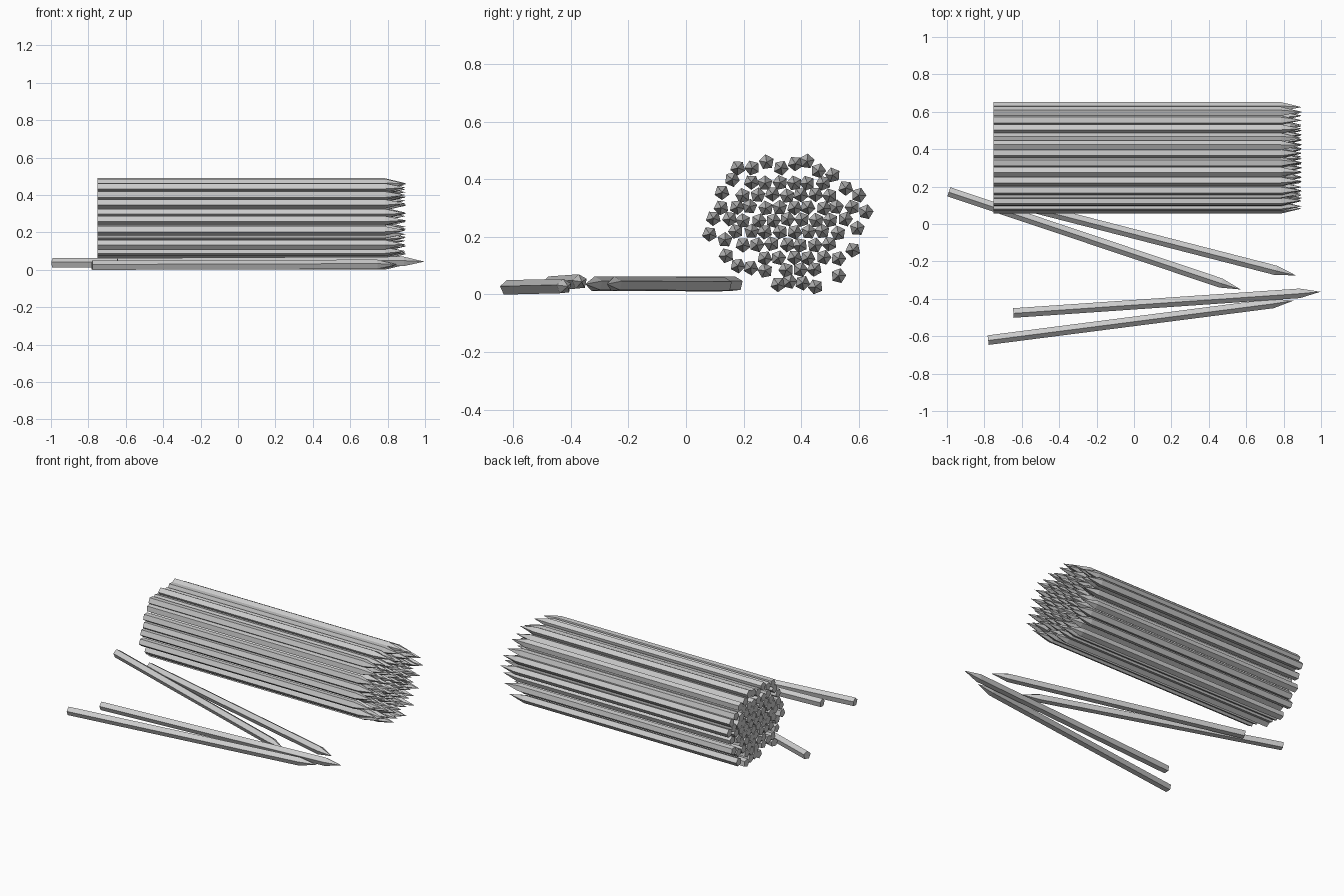
import bpy
import bmesh
import math
import random
from mathutils import Vector

random.seed(4)
cube = bpy.data.objects.get("Cube")
if cube:
    bpy.data.objects.remove(cube, do_unlink=True)

SIDES = 5
RADIUS = 0.027
BODY = 1.535
LENGTH = 1.646
SPACING = 0.05

# Plain grey paint
grey = bpy.data.materials.new("plain_grey")
grey.use_nodes = True
colour = (0.6, 0.6, 0.6, 1)
grey.diffuse_color = colour
grey.node_tree.nodes["Principled BSDF"].inputs["Base Color"].default_value = colour


def pencil_mesh():
    """Five-sided shaft along +x, butt at the origin, sharpened to a point."""
    bm = bmesh.new()
    rings = []
    for x in (0, BODY):
        ring = []
        for i in range(SIDES):
            a = math.tau * i / SIDES
            ring.append(bm.verts.new((x, RADIUS * math.sin(a), RADIUS * math.cos(a))))
        rings.append(ring)
    butt, shoulder = rings
    point = bm.verts.new((LENGTH, 0, 0))
    bm.faces.new(butt)
    for i in range(SIDES):
        j = (i + 1) % SIDES
        bm.faces.new((butt[i], butt[j], shoulder[j], shoulder[i]))
        bm.faces.new((shoulder[i], shoulder[j], point))
    bmesh.ops.recalc_face_normals(bm, faces=bm.faces)
    mesh = bpy.data.meshes.new("pencil")
    bm.to_mesh(mesh)
    bm.free()
    mesh.materials.append(grey)
    return mesh


MESH = pencil_mesh()


def add_pencil(name, butt, roll, pitch=0.0, yaw=0.0):
    obj = bpy.data.objects.new(name, MESH)
    obj.location = butt
    obj.rotation_euler = (roll, pitch, yaw)
    bpy.context.collection.objects.link(obj)


def inside(p, outline):
    """Even-odd test of a point against the closed outline."""
    hit = False
    for a, b in zip(outline, outline[1:] + outline[:1]):
        if (a.y > p.y) != (b.y > p.y):
            if p.x < a.x + (p.y - a.y) * (b.x - a.x) / (b.y - a.y):
                hit = not hit
    return hit


# Bundle: outer pencils (y, z), walking round the end
outer = [Vector(p) for p in (
    (.18, .44), (.23, .44), (.28, .46), (.33, .44), (.38, .455), (.42, .463),
    (.46, .43), (.51, .415), (.555, .37), (.6, .345), (.625, .287), (.595, .23),
    (.58, .155), (.53, .125), (.53, .065), (.45, .027), (.405, .04), (.36, .045),
    (.32, .035), (.275, .083), (.225, .093), (.18, .1), (.14, .135), (.135, .19),
    (.082, .21), (.095, .265), (.125, .355), (.16, .4))]

# Inner pencils: a loose triangular packing inside the outer ring
inner = []
for row in range(12):
    for col in range(14):
        p = Vector((col + row % 2 / 2, row * math.sqrt(3) / 2)) * SPACING
        p += Vector((random.uniform(-1, 1), random.uniform(-1, 1))) * 0.004
        if inside(p, outer) and min((p - q).length for q in outer) > 0.041:
            inner.append(p)

for p in outer + inner:
    add_pencil("bundle_pencil", (-0.75, p.x, p.y), random.uniform(0, math.tau))

# Loose pencils on the ground: butt and point
loose = {
    "loose_pencil_far_left": ((-0.99, 0.173, 0.036), (0.57, -0.35, 0.036)),
    "loose_pencil_far_right": ((-0.728, 0.135, 0.034), (0.863, -0.274, 0.036)),
    "loose_pencil_near_right": ((-0.645, -0.475, 0.036), (1.0, -0.362, 0.044)),
    "loose_pencil_near_left": ((-0.78, -0.62, 0.023), (0.853, -0.41, 0.028)),
}
for name, (butt, point) in loose.items():
    d = Vector(point) - Vector(butt)
    pitch = -math.atan2(d.z, math.hypot(d.x, d.y))
    add_pencil(name, butt, 0.1, pitch, math.atan2(d.y, d.x))
